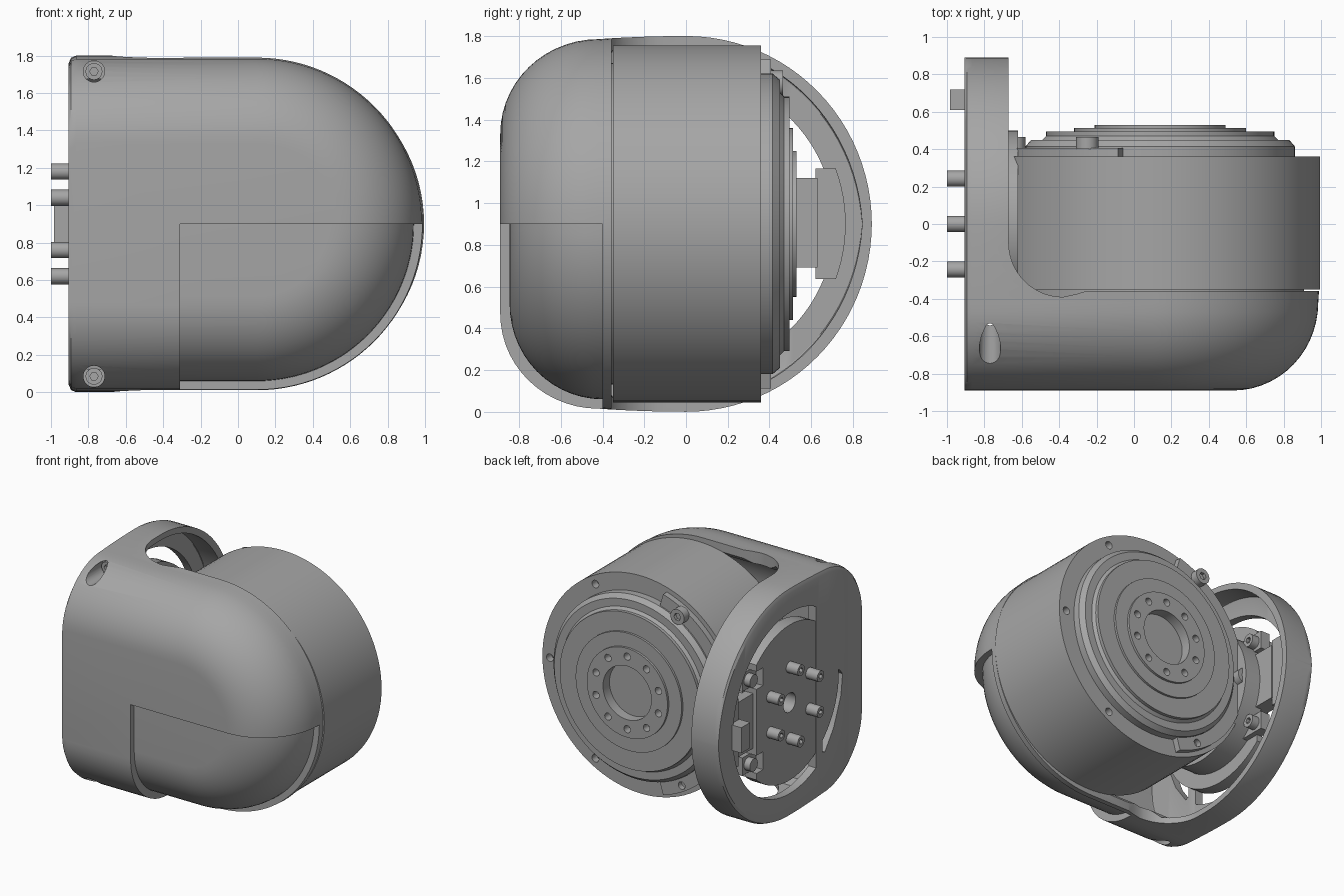
import bpy, bmesh, math
from math import sin, cos, pi, sqrt, radians
from mathutils import Matrix, Vector

cube = bpy.data.objects.get("Cube")
if cube:
    bpy.data.objects.remove(cube, do_unlink=True)

grey = bpy.data.materials.new("machined grey")
grey.use_nodes = True
colour = (0.38, 0.38, 0.38, 1)
grey.diffuse_color = colour
grey.node_tree.nodes["Principled BSDF"].inputs["Base Color"].default_value = colour

MID = 0.9      # height of both axes
MOTOR_X = 0.14


def finish(name, bm):
    bmesh.ops.recalc_face_normals(bm, faces=bm.faces)
    mesh = bpy.data.meshes.new(name)
    bm.to_mesh(mesh)
    bm.free()
    ob = bpy.data.objects.new(name, mesh)
    bpy.context.collection.objects.link(ob)
    mesh.materials.append(grey)
    return ob


def loft(name, rings):
    bm = bmesh.new()
    loops = [[bm.verts.new(p) for p in ring] for ring in rings]
    for a, b in zip(loops, loops[1:]):
        for i in range(len(a)):
            j = (i + 1) % len(a)
            bm.faces.new((a[i], a[j], b[j], b[i]))
    bm.faces.new(loops[0])
    bm.faces.new(loops[-1])
    return finish(name, bm)


def prism(name, outline, lo, hi, axis):
    # extrudes a 2D outline along one axis
    place = {"X": lambda a, b, t: (t, a, b), "Y": lambda a, b, t: (a, t, b),
             "Z": lambda a, b, t: (a, b, t)}[axis]
    return loft(name, [[place(a, b, t) for a, b in outline] for t in (lo, hi)])


def rect(a, b, c, d):
    return [(a, c), (b, c), (b, d), (a, d)]


def arc(ca, cb, r, start, end, n):
    return [(ca + r * cos(radians(start + (end - start) * i / n)),
             cb + r * sin(radians(start + (end - start) * i / n))) for i in range(n + 1)]


def circle(ca, cb, r, n=32):
    return arc(ca, cb, r, 0, 360, n)[:-1]


def lathe(name, profile, x, n=96):
    # profile of (radius, y) turned about the motor axis
    bm = bmesh.new()
    vs = [bm.verts.new((x + r, y, MID)) for r, y in profile]
    es = [bm.edges.new(p) for p in zip(vs, vs[1:])]
    bmesh.ops.spin(bm, geom=vs + es, cent=(x, 0, MID), axis=(0, 1, 0),
                   angle=2 * pi, steps=n, use_merge=True)
    bmesh.ops.remove_doubles(bm, verts=bm.verts, dist=1e-5)
    return finish(name, bm)


def boolean(ob, cutter, op="DIFFERENCE"):
    mod = ob.modifiers.new("cut", "BOOLEAN")
    mod.operation, mod.solver, mod.object = op, "EXACT", cutter
    bpy.context.view_layer.objects.active = ob
    bpy.ops.object.modifier_apply(modifier=mod.name)
    bpy.data.objects.remove(cutter, do_unlink=True)


def screw(name, a, b, r, lo, hi, axis, socket_at_hi):
    ob = prism(name, circle(a, b, r, 24), lo, hi, axis)
    tip = hi if socket_at_hi else lo
    boolean(ob, prism("socket", circle(a, b, r * 0.5, 6), tip - 0.025, tip + 0.025, axis))
    return ob


# --- cover: D-shaped sections swept from the domed front to the round back ring
def radius(y):
    if y < -0.42:
        return 0.43 + 0.455 * sqrt(max(0, 1 - ((y + 0.42) / 0.47) ** 2))
    if y < 0:
        return 0.9 - 0.015 * (y / 0.42) ** 2
    return 0.9 * sqrt(max(0, 1 - (y / 0.89) ** 2))


def d_body(name, left, inset, fillet):
    ys = [-0.42 - 0.47 * cos(pi / 2 * i / 14) for i in range(15)]
    ys += [-0.36, -0.3, -0.2, -0.1] + [0.89 * sin(pi / 2 * i / 24) for i in range(25)]
    rings = []
    for y in ys:
        d = inset(y)
        r = max(radius(y) - d, 0.01)
        f = min(fillet, r * 0.4)
        top = [(left, r - f), (left + f * 0.3, r - f * 0.3), (left + f, r)]
        half = top + arc(0.1, 0, r, 90, 0, 28)
        outline = half + [(x, -z) for x, z in reversed(half[:-1])]
        rings.append([(x, y * (1 - d / 0.89), MID + z) for x, z in outline])
    return loft(name, rings)


cover = d_body("cover", -0.905, lambda y: 0, 0.04)

# stepped panel on the lower front
step = prism("step", rect(-0.31, 1.2, -0.2, MID), -1.2, -0.4, "Y")
boolean(step, d_body("panel", -0.95, lambda y: 0.045, 0.01))
boolean(cover, step)

# opening for the motor, hollow inside, side opening and window
notch = [(-0.67, 1.2)] + arc(-0.38, -0.1, 0.29, 180, 270, 14)
notch += [(-0.31, -0.375), (-0.25, -0.357), (1.3, -0.357), (1.3, 1.2)]
boolean(cover, prism("notch", notch, -0.3, 2.1, "Z"))
boolean(cover, d_body("hollow", -0.84, lambda y: 0.09 if y < -0.37 else 0.045, 0.01))
edge = math.degrees(math.acos(-0.32 / 0.71))
boolean(cover, prism("side_hole", arc(0, MID, 0.71, -edge, edge, 64), -1, -0.8, "X"))
window = [(-0.4, 0.88), (-0.43, 0.91), (-0.61, 0.93), (-0.65, 0.88), (-0.63, 0.72),
          (-0.54, 0.5), (-0.43, 0.35), (-0.4, 0.36)]
boolean(cover, prism("window", window, -1, -0.8, "X"))

# counterbored front screws
for side in (1, -1):
    z = MID + side * 0.815
    boolean(cover, prism("bore", circle(-0.77, z, 0.057), -1, -0.5, "Y"))
    screw("cover_screw", -0.77, z, 0.045, -0.53, -0.47, "Y", False)

# --- motor with stepped output flange
motor = lathe("motor", [(0, -0.45), (0.77, -0.45), (0.77, -0.35), (0.855, -0.35), (0.855, 0.36),
                        (0.72, 0.36), (0.72, 0.415), (0.69, 0.45), (0.63, 0.45), (0.61, 0.47),
                        (0.61, 0.495), (0.46, 0.495), (0.46, 0.512), (0.35, 0.512),
                        (0.35, 0.53), (0.21, 0.53), (0.21, 0.45), (0, 0.45)], MOTOR_X)
clamp = prism("clamp_ring", arc(MOTOR_X, MID, 0.82, 106, 254, 48)
              + arc(MOTOR_X, MID, 0.722, 254, 106, 48), 0.35, 0.407, "Y")


def polar(r, deg):
    return MOTOR_X + r * cos(radians(deg)), MID + r * sin(radians(deg))


for deg in (0, 60, 300):
    boolean(motor, prism("hole", circle(*polar(0.79, deg), 0.03, 16), 0.3, 0.4, "Y"))
boolean(clamp, prism("hole", circle(*polar(0.775, 240), 0.03, 16), 0.365, 0.5, "Y"))
for deg in range(18, 378, 36):
    boolean(motor, prism("hole", circle(*polar(0.285, deg), 0.028, 16), 0.47, 0.6, "Y"))
for deg in (120, 180):
    screw("clamp_screw", *polar(0.78, deg), 0.06, 0.4, 0.465, "Y", True)

# --- side output plate inside the ring
plate = prism("output_plate", circle(0, MID, 0.61, 64), -0.9, -0.8, "X")
boolean(plate, prism("flat", rect(0.41, 0.9, 0, 2), -1.2, 0, "X"))
for side in (1, -1):
    z = MID + side * 0.33
    boolean(plate, prism("ear_notch", rect(0.33, 0.6, z - 0.07, z + 0.07), -1.2, -0.84, "X"))
boolean(plate, prism("bore", circle(0, MID, 0.075), -1.2, 0, "X"))
prism("output_core", circle(0, MID, 0.5, 64), -0.8, -0.62, "X")

# six studs
for k in range(6):
    a = radians(30 + 60 * k)
    screw("stud", 0.28 * cos(a), MID + 0.28 * sin(a), 0.043, -1, -0.88, "X", False)

# connector bracket and ear screws
prism("bracket_arm", rect(0.36, 0.63, 0.69, 1.12), -0.87, -0.75, "X")
lip = math.degrees(math.asin(0.265 / 0.765))
prism("bracket_lip", [(0.62, MID - 0.265)] + arc(0, MID, 0.765, -lip, lip, 12)
      + [(0.62, MID + 0.265)], -0.89, -0.76, "X")
prism("bracket_tab", rect(0.61, 0.72, 0.8, 1.0), -0.985, -0.88, "X")
for side in (1, -1):
    z = MID + side * 0.33
    prism("ear", rect(0.3, 0.5, z - 0.07, z + 0.07), -0.84, -0.76, "X")
    screw("ear_screw", 0.43, z, 0.05, -0.89, -0.7, "X", True)

for ob in list(bpy.context.scene.objects):
    if ob.type == "MESH" and grey.name in ob.data.materials:
        bpy.ops.object.select_all(action="DESELECT")
        ob.select_set(True)
        bpy.context.view_layer.objects.active = ob
        bpy.ops.object.shade_smooth_by_angle(angle=radians(28))
